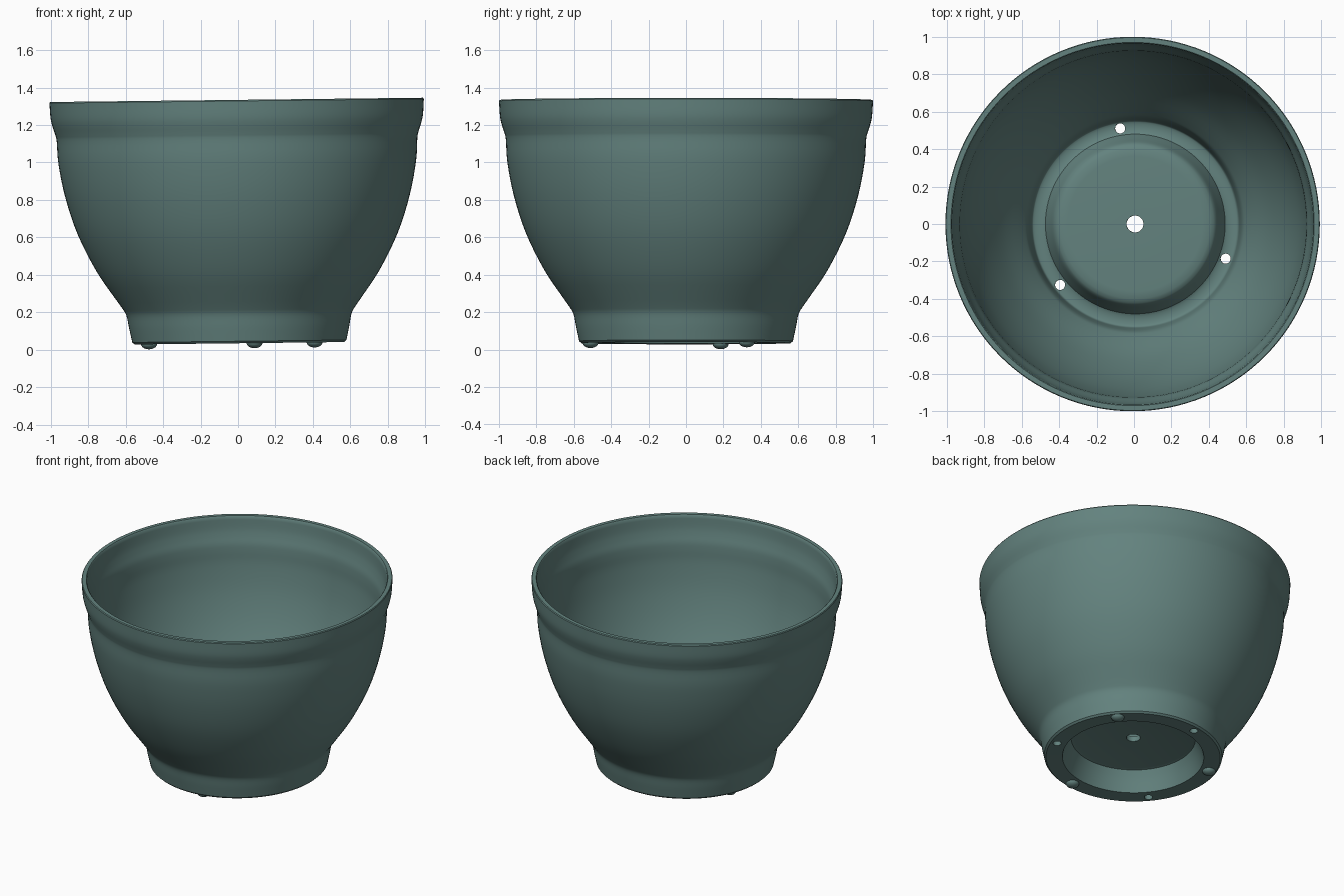
import bpy, bmesh, math
from mathutils import Vector, Matrix

if "Cube" in bpy.data.objects:
    bpy.data.objects.remove(bpy.data.objects["Cube"], do_unlink=True)

SEGMENTS = 128
RING = 0.517          # radius on which the feet and drain holes sit
TILT = Matrix.Translation((0, 0, 0.68)) @ Matrix.Rotation(-0.0115, 4, "Y") @ Matrix.Translation((0, 0, -0.68))

green = bpy.data.materials.new("grey_green")
green.use_nodes = True
green.diffuse_color = (0.125, 0.225, 0.21, 1)
green.node_tree.nodes["Principled BSDF"].inputs["Base Color"].default_value = green.diffuse_color


def smooth_path(points, steps=4):
    """Catmull-Rom curve through the points."""
    pts = [Vector(p) for p in points]
    pts = [2 * pts[0] - pts[1]] + pts + [2 * pts[-1] - pts[-2]]
    path = []
    for a, b, c, d in zip(pts, pts[1:], pts[2:], pts[3:]):
        for i in range(steps):
            t = i / steps
            path.append(0.5 * (2 * b + (c - a) * t + (2 * a - 5 * b + 4 * c - d) * t ** 2
                               + (3 * b - a - 3 * c + d) * t ** 3))
    return path + [pts[-2]]


def finish(obj):
    obj.data.materials.clear()
    obj.data.materials.append(green)
    obj.matrix_world = TILT @ obj.matrix_world
    bpy.ops.object.select_all(action="DESELECT")
    obj.select_set(True)
    bpy.context.view_layer.objects.active = obj
    bpy.ops.object.shade_smooth_by_angle(angle=math.radians(35))


def on_ring(degrees, z):
    a = math.radians(degrees)
    return (RING * math.cos(a), RING * math.sin(a), z)


# Cross-section: underside recess, outer wall, rim, inner wall, raised floor
underside = [(0.045, 0.18), (0.38, 0.18)] + smooth_path([(0.40, 0.175), (0.425, 0.12), (0.455, 0.037)], 3)
outer = ([(0.56, 0.034)] + smooth_path([(0.572, 0.045), (0.588, 0.12), (0.602, 0.19), (0.625, 0.23)])
         + smooth_path([(0.645, 0.258), (0.755, 0.42), (0.855, 0.62), (0.92, 0.82), (0.955, 1.0),
                        (0.963, 1.12), (0.97, 1.155), (0.986, 1.205), (0.995, 1.25), (1.0, 1.328)]))
inner = ([(0.996, 1.334), (0.97, 1.334)]
         + smooth_path([(0.965, 1.328), (0.957, 1.25), (0.946, 1.2), (0.932, 1.15), (0.926, 1.1),
                        (0.918, 1.0), (0.883, 0.82), (0.815, 0.62), (0.715, 0.42), (0.605, 0.26),
                        (0.575, 0.21), (0.562, 0.15), (0.552, 0.09), (0.535, 0.078)]))
floor = ([(0.495, 0.077)] + smooth_path([(0.48, 0.085), (0.455, 0.14), (0.43, 0.195), (0.40, 0.214)], 3)
         + [(0.36, 0.217), (0.045, 0.217)])
profile = underside + outer + inner + floor

# Pot body, turned around the vertical axis
bm = bmesh.new()
rings = []
for i in range(SEGMENTS):
    a = 2 * math.pi * i / SEGMENTS
    rings.append([bm.verts.new((p[0] * math.cos(a), p[0] * math.sin(a), p[1])) for p in profile])
n = len(profile)
for i in range(SEGMENTS):
    r0, r1 = rings[i], rings[(i + 1) % SEGMENTS]
    for j in range(n):
        k = (j + 1) % n
        bm.faces.new((r0[j], r1[j], r1[k], r0[k]))
bmesh.ops.recalc_face_normals(bm, faces=bm.faces)
mesh = bpy.data.meshes.new("pot_body")
bm.to_mesh(mesh)
bm.free()
pot = bpy.data.objects.new("pot_body", mesh)
bpy.context.collection.objects.link(pot)

# Three drain holes cut through the outer floor ring
for angle in (99, 219, 339):
    bpy.ops.mesh.primitive_cylinder_add(vertices=24, radius=0.027, depth=0.2, location=on_ring(angle, 0.06))
    cutter = bpy.context.object
    cutter.hide_render = True
    bpy.context.view_layer.objects.active = pot
    cut = pot.modifiers.new("drain_hole", "BOOLEAN")
    cut.operation, cut.solver, cut.object = "DIFFERENCE", "EXACT", cutter
    bpy.ops.object.modifier_apply(modifier=cut.name)
    bpy.data.objects.remove(cutter, do_unlink=True)
finish(pot)

# Three small domed feet between the holes
for i, angle in enumerate((39, 159, 279)):
    bpy.ops.mesh.primitive_uv_sphere_add(segments=24, ring_count=12, radius=1, location=on_ring(angle, 0.036))
    foot = bpy.context.object
    foot.name = f"foot_{i + 1}"
    foot.scale = (0.043, 0.043, 0.029)
    bpy.context.view_layer.update()
    finish(foot)
